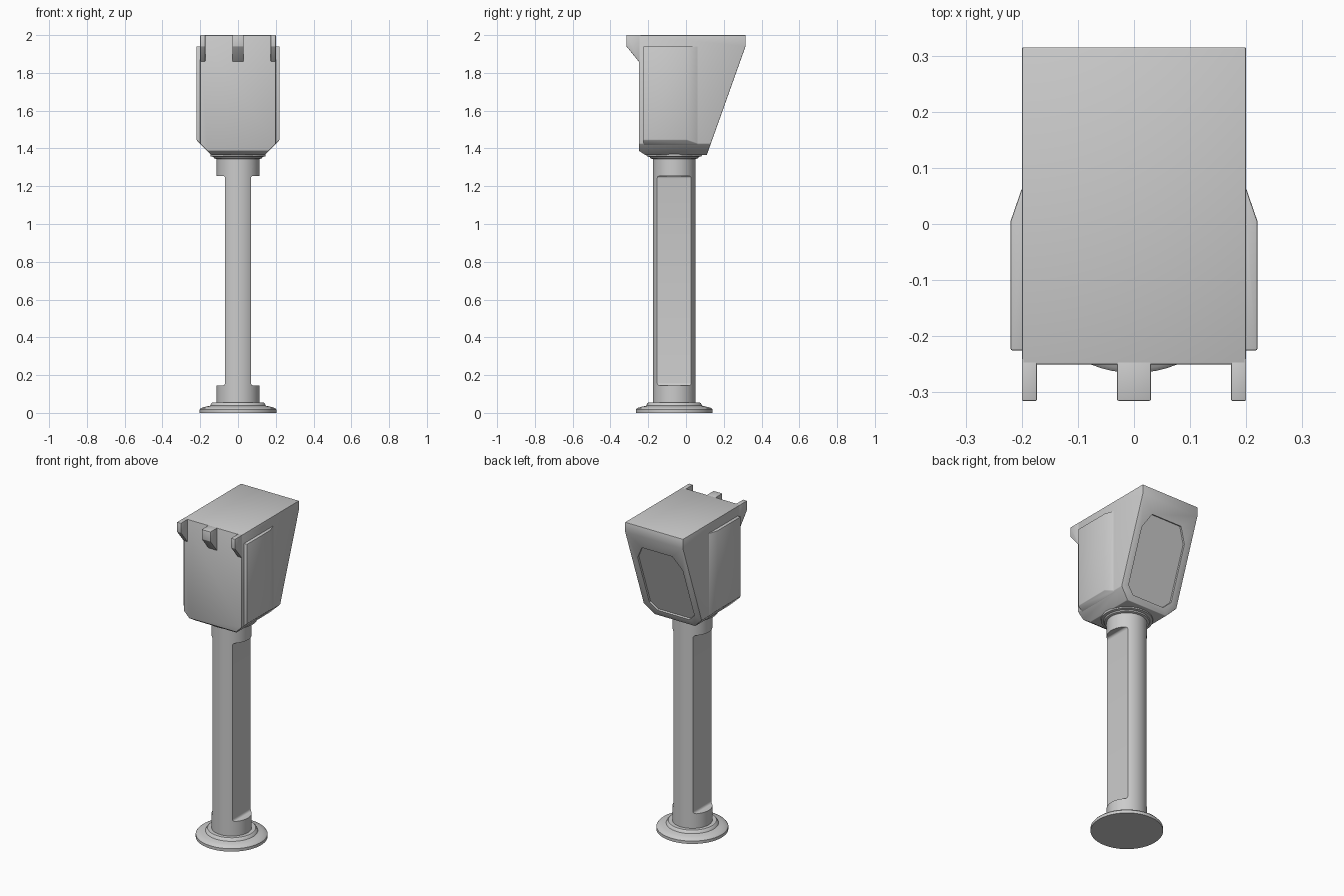
import bpy, bmesh, math
from mathutils import Vector, Matrix

if "Cube" in bpy.data.objects:
    bpy.data.objects.remove(bpy.data.objects["Cube"], do_unlink=True)

grey = bpy.data.materials.new("light_grey")
grey.use_nodes = True
colour = (0.6, 0.6, 0.6, 1)
grey.diffuse_color = colour
grey.node_tree.nodes["Principled BSDF"].inputs["Base Color"].default_value = colour

POLE_Y = -0.0625


def finish(name, bm):
    bmesh.ops.recalc_face_normals(bm, faces=bm.faces)
    mesh = bpy.data.meshes.new(name)
    bm.to_mesh(mesh)
    bm.free()
    obj = bpy.data.objects.new(name, mesh)
    bpy.context.collection.objects.link(obj)
    mesh.materials.append(grey)
    return obj


def select(obj):
    bpy.ops.object.select_all(action="DESELECT")
    obj.select_set(True)
    bpy.context.view_layer.objects.active = obj


def smooth(obj):
    select(obj)
    bpy.ops.object.shade_smooth_by_angle(angle=math.radians(35))


def bevel(obj, width, segments=2):
    mod = obj.modifiers.new("bevel", "BEVEL")
    mod.width, mod.segments = width, segments
    mod.limit_method, mod.angle_limit = "ANGLE", math.radians(30)
    select(obj)
    bpy.ops.object.modifier_apply(modifier=mod.name)


def subtract(obj, cutter):
    mod = obj.modifiers.new("cut", "BOOLEAN")
    mod.operation, mod.solver, mod.object = "DIFFERENCE", "EXACT", cutter
    select(obj)
    bpy.ops.object.modifier_apply(modifier=mod.name)
    bpy.data.objects.remove(cutter, do_unlink=True)


def prism(points, offset):
    """Extrude a closed outline of 3D points along offset."""
    bm = bmesh.new()
    face = bm.faces.new([bm.verts.new(p) for p in points])
    new = bmesh.ops.extrude_face_region(bm, geom=[face])["geom"]
    bmesh.ops.translate(bm, vec=offset, verts=[v for v in new if isinstance(v, bmesh.types.BMVert)])
    return bm


def side_prism(profile, x0, x1):
    return prism([(x0, y, z) for y, z in profile], (x1 - x0, 0, 0))


def trim_corner(bm, side):
    """Slice off the sloping lower corner on one side."""
    geom = bm.verts[:] + bm.edges[:] + bm.faces[:]
    cut = bmesh.ops.bisect_plane(bm, geom=geom, plane_co=(side * 0.2, 0, 1.425),
                                 plane_no=(side, 0, -1), clear_outer=True)["geom_cut"]
    bmesh.ops.edgeloop_fill(bm, edges=[e for e in cut if isinstance(e, bmesh.types.BMEdge)])


def lathe(name, profile, steps=64):
    bm = bmesh.new()
    verts = [bm.verts.new((r, POLE_Y, z)) for r, z in profile]
    edges = [bm.edges.new(pair) for pair in zip(verts, verts[1:])]
    bmesh.ops.spin(bm, geom=verts + edges, cent=(0, POLE_Y, 0), axis=(0, 0, 1),
                   angle=math.tau, steps=steps, use_duplicate=False)
    bmesh.ops.remove_doubles(bm, verts=bm.verts, dist=1e-5)
    return finish(name, bm)


# Head housing with chamfered underside
bm = side_prism([(-0.25, 2), (-0.25, 1.388), (-0.215, 1.365), (0.11, 1.365),
                 (0.315, 1.94), (0.315, 2)], -0.2, 0.2)
for side in (-1, 1):
    trim_corner(bm, side)
head = finish("head_housing", bm)
bevel(head, 0.003)

# Recessed panel on the sloping back
low, high = Vector((0, 0.11, 1.365)), Vector((0, 0.315, 1.94))
up = (high - low).normalized()
out = Vector((0, up.z, -up.y))
half = [(0.11, 0.04), (0.155, 0.085), (0.155, 0.43), (0.105, 0.52)]
outline = half + [(-x, v) for x, v in reversed(half)]
cutter = finish("panel_cutter", prism([low + up * v + Vector((x, 0, 0)) - out * 0.012
                                       for x, v in outline], out * 0.05))
subtract(head, cutter)
smooth(head)

# Three hooks along the upper front edge
hook = [(-0.24, 2), (-0.315, 2), (-0.315, 1.94), (-0.25, 1.86), (-0.24, 1.86)]
for name, x0, x1 in (("right_hook", -0.2, -0.173), ("middle_hook", -0.03, 0.03),
                     ("left_hook", 0.173, 0.2)):
    obj = finish(name, side_prism(hook, x0, x1))
    bevel(obj, 0.002)
    smooth(obj)

# Raised side panels, fading into the housing at the back
for name, s in (("right_side_panel", -1), ("left_side_panel", 1)):
    plan = [(0.19, -0.225), (0.22, -0.225), (0.22, 0.005), (0.2, 0.063), (0.19, 0.063)]
    bm = prism([(s * x, y, 1.37) for x, y in plan], (0, 0, 0.57))
    trim_corner(bm, s)
    obj = finish(name, bm)
    bevel(obj, 0.003)
    smooth(obj)

# Round pole with a flat milled into each side
pole = lathe("pole", [(0, 0.03), (0.113, 0.03), (0.113, 1.355), (0, 1.355)])
for s in (-1, 1):
    bm = bmesh.new()
    bmesh.ops.create_cube(bm, size=1, matrix=Matrix.Translation((s * 0.168, POLE_Y, 0.7))
                          @ Matrix.Diagonal((0.2, 0.4, 1.11, 1)))
    inner = [e for e in bm.edges if all(abs(v.co.x) < 0.1 for v in e.verts)
             and abs(e.verts[0].co.z - e.verts[1].co.z) < 0.01]
    bmesh.ops.bevel(bm, geom=inner, offset=0.014, segments=4, profile=0.5, affect="EDGES")
    subtract(pole, finish("flat_cutter", bm))
smooth(pole)

# Stepped foot and the collar below the head
smooth(lathe("foot", [(0, 0), (0.203, 0), (0.203, 0.018), (0.196, 0.026), (0.17, 0.033),
                      (0.148, 0.038), (0.142, 0.05), (0.136, 0.055), (0, 0.055)]))
smooth(lathe("collar", [(0, 1.345), (0.118, 1.345), (0.126, 1.348), (0.13, 1.355),
                        (0.145, 1.358), (0.147, 1.37), (0, 1.37)]))
